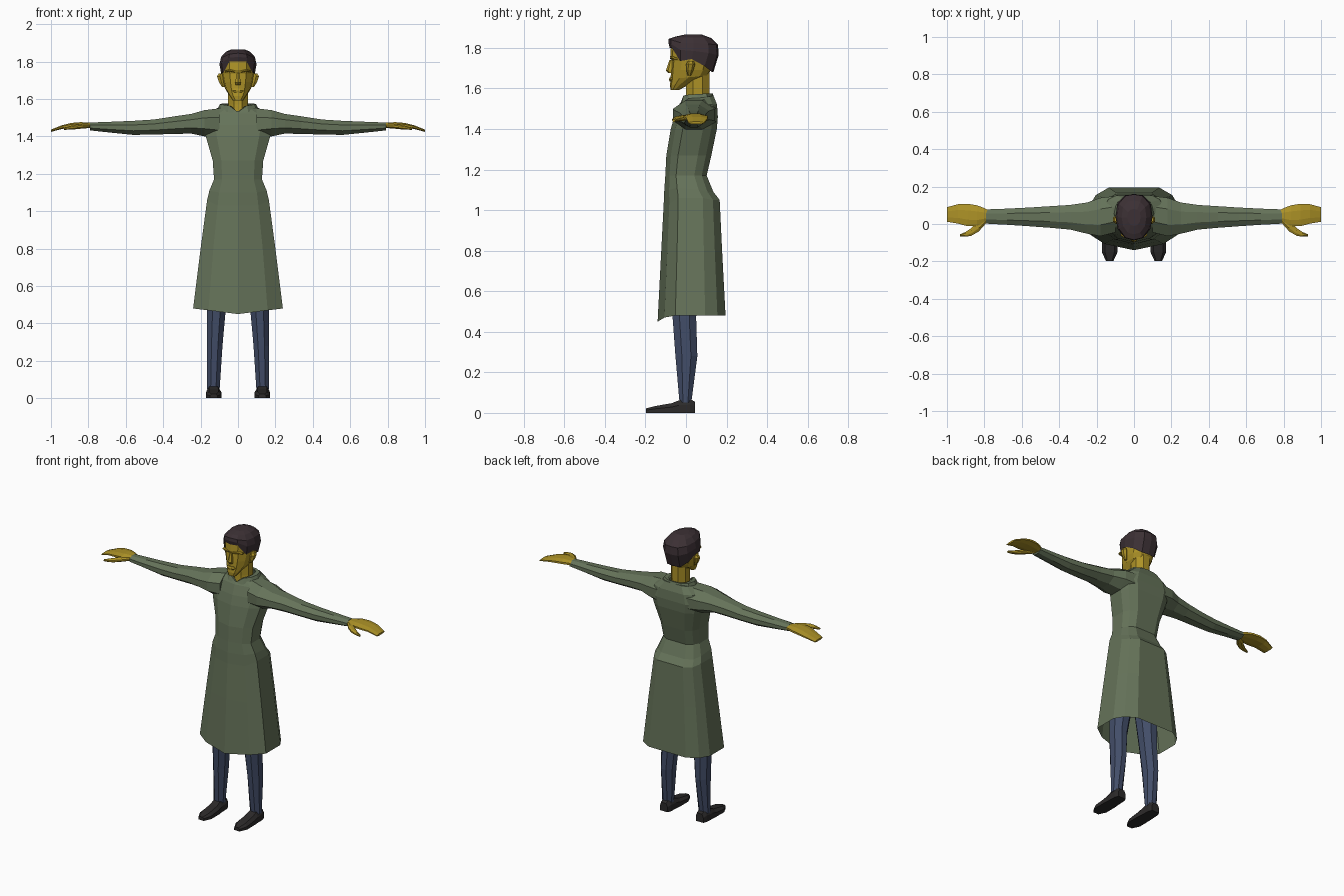
import bpy, bmesh, math

def material(name, rgb):
    m = bpy.data.materials.new(name)
    m.diffuse_color = (*rgb, 1)
    return m

SKIN = material("skin", (0.42, 0.29, 0.02))
GREEN = material("green_cloth", (0.13, 0.17, 0.10))
BLUE = material("blue_cloth", (0.055, 0.075, 0.14))
HAIR = material("dark_hair", (0.045, 0.03, 0.035))
BLACK = material("black_leather", (0.025, 0.023, 0.023))

def loft(name, rings, mat, mirror=False, start=True, end=True):
    """Skin a stack of equal-length rings; optionally cap and mirror it."""
    bm = bmesh.new()
    vs = [[bm.verts.new(p) for p in r] for r in rings]
    n = len(vs[0])
    for a, b in zip(vs, vs[1:]):
        for i in range(n):
            j = (i + 1) % n
            bm.faces.new((a[i], a[j], b[j], b[i]))
    if start:
        bm.faces.new(vs[0][::-1])
    if end:
        bm.faces.new(vs[-1])
    bmesh.ops.recalc_face_normals(bm, faces=bm.faces)
    me = bpy.data.meshes.new(name)
    bm.to_mesh(me)
    bm.free()
    me.materials.append(mat)
    ob = bpy.data.objects.new(name, me)
    bpy.context.collection.objects.link(ob)
    if mirror:
        ob.modifiers.new("Mirror", 'MIRROR')
    return ob

def section(shape, z, hw, yf, yb):
    """Symmetric ring from a half outline; z is one height or one per point."""
    zs = z if isinstance(z, list) else [z] * len(shape)
    half = [(u * hw, yf + (yb - yf) * v, h) for (u, v), h in zip(shape, zs)]
    return half + [(-x, y, h) for x, y, h in half[-2:0:-1]]

def octagon(axis, pos, a0, a1, b0, b1, n=8):
    """Ring filling the box a0..a1, b0..b1 across the given axis."""
    k = 1 / math.cos(math.pi / n)
    out = []
    for i in range(n):
        t = 2 * math.pi * (i + 0.5) / n
        p = [(a0 + a1) / 2 + k * math.cos(t) * (a1 - a0) / 2,
             (b0 + b1) / 2 + k * math.sin(t) * (b1 - b0) / 2]
        p.insert("xyz".index(axis), pos)
        out.append(p)
    return out

def tube(name, axis, rows, mat, **kw):
    return loft(name, [octagon(axis, *r) for r in rows], mat, **kw)

BODY = [(0, 0), (.66, .1), (1, .26), (1, .7), (.85, .88), (.56, 1), (0, 1)]
SKULL = [(0, 0), (.5, .05), (.88, .24), (1, .5), (.9, .8), (.5, .97), (0, 1)]

# Long robe, open at the hem and neckline
robe = [
    ([.45, .47, .48, .48, .48, .48, .48], .24, -.14, .195),
    (.80, .20, -.122, .178),
    ([1.03, 1.03, 1.06, 1.06, 1.05, 1.05, 1.05], .165, -.11, .166),
    ([1.10, 1.10, 1.11, 1.10, 1.09, 1.09, 1.09], .153, -.107, .135),
    (1.17, .128, -.102, .102),
    (1.27, .135, -.097, .125),
    (1.40, .172, -.075, .152),
    (1.46, .185, -.058, .157),
    (1.52, .16, -.035, .153),
    ([1.535, 1.545, 1.55, 1.555, 1.56, 1.565, 1.565], .105, -.022, .135),
    ([1.525, 1.54, 1.555, 1.56, 1.565, 1.565, 1.565], .065, -.012, .12),
]
loft("robe", [section(BODY, *r) for r in robe], GREEN, start=False, end=False)

# Standing collar, lower at the front
collar = [
    ([1.52, 1.53, 1.54, 1.545, 1.55, 1.55, 1.55], .11, -.03, .14),
    ([1.53, 1.565, 1.57, 1.572, 1.575, 1.575, 1.575], .097, -.02, .132),
    ([1.525, 1.56, 1.568, 1.57, 1.572, 1.572, 1.572], .07, -.01, .12),
]
loft("collar", [section(SKULL, *r) for r in collar], GREEN, start=False, end=False)

# Sleeves
tube("sleeves", "x", [
    (.10, -.045, .15, 1.385, 1.55),
    (.18, -.065, .14, 1.40, 1.54),
    (.25, -.052, .115, 1.415, 1.52),
    (.34, -.03, .102, 1.413, 1.507),
    (.45, -.02, .095, 1.41, 1.49),
    (.56, -.012, .088, 1.408, 1.483),
    (.68, -.004, .082, 1.42, 1.478),
    (.79, .002, .078, 1.432, 1.474)], GREEN, mirror=True)

# Hands with separate thumbs
tube("hands", "x", [
    (.77, .012, .070, 1.44, 1.470),
    (.80, .005, .085, 1.445, 1.474),
    (.84, -.012, .100, 1.447, 1.476),
    (.89, -.012, .108, 1.446, 1.472),
    (.94, .002, .106, 1.440, 1.460),
    (1.0, .012, .090, 1.424, 1.436)], SKIN, mirror=True)
tube("thumbs", "x", [
    (.79, .005, .04, 1.445, 1.468),
    (.83, -.04, .02, 1.442, 1.468),
    (.87, -.063, -.022, 1.438, 1.462),
    (.90, -.068, -.042, 1.436, 1.455),
    (.93, -.066, -.055, 1.435, 1.446)], SKIN, mirror=True)

# Neck and head
tube("neck", "z", [
    (1.50, -.058, .058, -.005, .12),
    (1.57, -.052, .052, .0, .115),
    (1.68, -.054, .054, .0, .115)], SKIN)
head = [
    (1.592, .028, -.076, -.035),
    ([1.615, 1.615, 1.62, 1.625, 1.63, 1.63, 1.63], .05, -.079, .035),
    ([1.645, 1.645, 1.65, 1.655, 1.66, 1.66, 1.66], .069, -.076, .105),
    (1.69, .080, -.074, .122),
    (1.735, .088, -.070, .135),
    (1.755, .089, -.078, .138),
    (1.80, .089, -.075, .142),
    (1.84, .072, -.055, .12),
]
loft("head", [section(SKULL, *r) for r in head], SKIN)

# Nose, lips, brows and ears
tube("nose", "z", [
    (1.675, -.014, .014, -.085, -.06, 6),
    (1.688, -.015, .015, -.096, -.06, 6),
    (1.74, -.007, .007, -.080, -.06, 6)], SKIN)
tube("lips", "z", [
    (1.635, -.02, .02, -.081, -.06),
    (1.645, -.03, .03, -.084, -.06),
    (1.655, -.02, .02, -.081, -.06)], SKIN)
tube("brows", "x", [
    (.015, -.078, -.06, 1.742, 1.752, 6),
    (.045, -.077, -.055, 1.748, 1.758, 6),
    (.07, -.062, -.04, 1.743, 1.75, 6)], SKIN, mirror=True)
tube("ears", "z", [
    (1.665, .072, .086, .008, .024, 6),
    (1.69, .076, .102, .004, .034, 6),
    (1.72, .080, .112, .004, .042, 6),
    (1.735, .084, .104, .012, .036, 6)], SKIN, mirror=True)

# Short hair with a raised front edge
hair = [
    ([1.80, 1.80, 1.735, 1.745, 1.71, 1.68, 1.68], .092, -.080, .135),
    ([1.825, 1.82, 1.79, 1.785, 1.775, 1.765, 1.765], .099, -.087, .161),
    ([1.845, 1.84, 1.825, 1.825, 1.82, 1.815, 1.815], .090, -.085, .158),
    ([1.855, 1.855, 1.852, 1.852, 1.85, 1.848, 1.848], .066, -.055, .125),
    (1.865, .035, -.01, .08),
]
loft("hair", [section(SKULL, *r) for r in hair], HAIR, start=False)

# Trouser legs
tube("trousers", "z", [
    (.05, .098, .166, -.032, .026),
    (.28, .083, .166, -.052, .056),
    (.47, .066, .165, -.066, .050),
    (.85, .004, .150, -.08, .08)], BLUE, mirror=True)

# Shoes: flat soles with a low toe
def shoe_ring(y, x0, x1, h):
    w = (x1 - x0) * 0.2
    return [(x0, y, 0), (x1, y, 0), (x1, y, h * .6), (x1 - w, y, h),
            (x0 + w, y, h), (x0, y, h * .6)]

loft("shoes", [shoe_ring(*r) for r in [
    (.045, .103, .157, .055), (.02, .094, .167, .068), (-.035, .092, .169, .062),
    (-.07, .088, .171, .048), (-.15, .088, .172, .034), (-.198, .110, .150, .022)]],
    BLACK, mirror=True)
